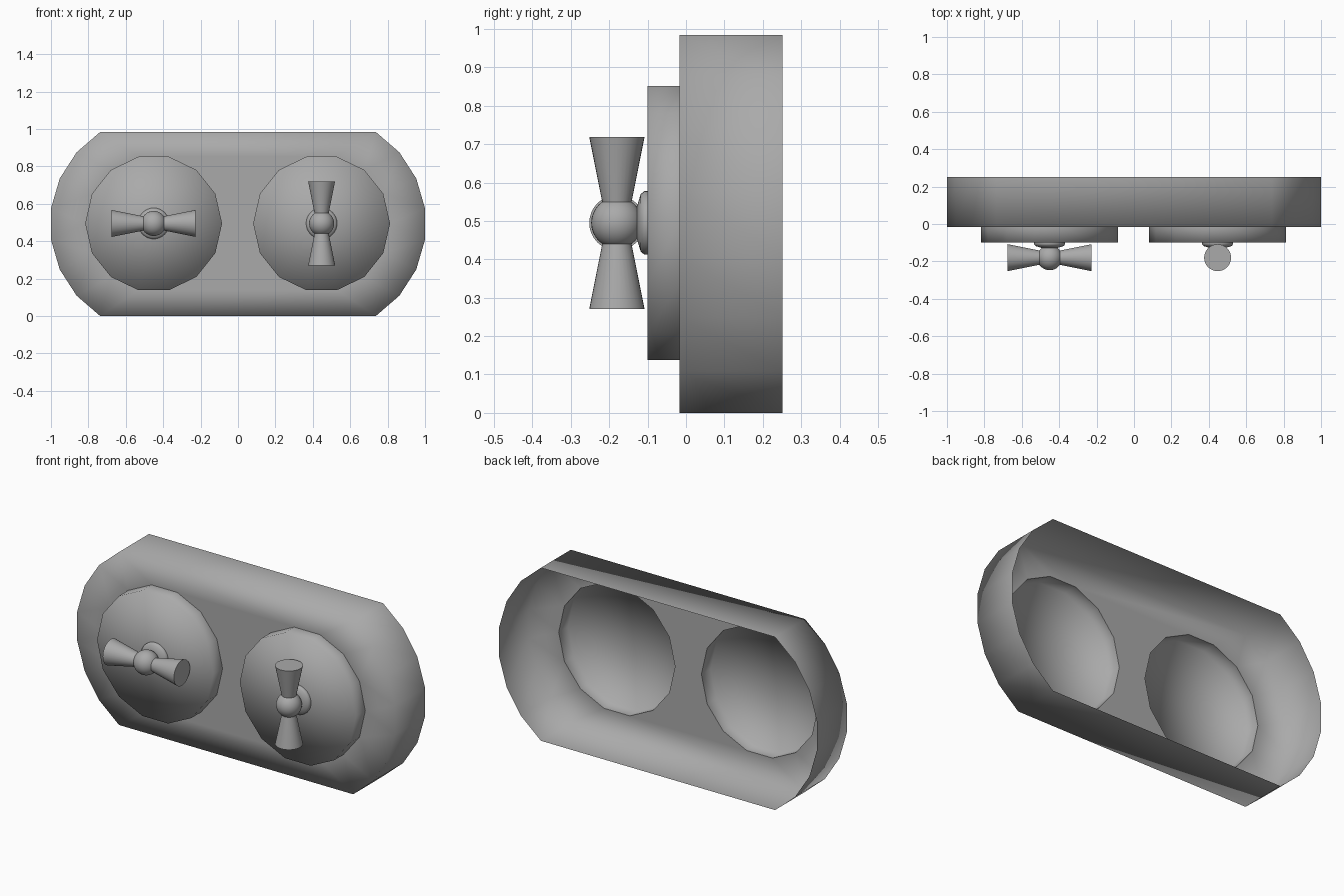
import bpy, bmesh
from math import sin, cos, pi, radians
from mathutils import Matrix, Vector

cube = bpy.data.objects.get("Cube")
if cube:
    bpy.data.objects.remove(cube, do_unlink=True)

grey = bpy.data.materials.new("plain grey")
grey.use_nodes = True
COLOUR = (0.4, 0.4, 0.4, 1)
grey.diffuse_color = COLOUR
grey.node_tree.nodes["Principled BSDF"].inputs["Base Color"].default_value = COLOUR

FRONT, BACK, RIM = -0.017, 0.252, -0.1   # depths of the plate and dials
HALF_H, DIAL_Z, DIAL_R, SIDES = 0.492, 0.495, 0.366, 14
DIALS = {"right": -0.451, "left": 0.447}


def finish(name, bm, sharp_angle=None):
    """Turn a bmesh into a smooth shaded object."""
    mesh = bpy.data.meshes.new(name)
    bm.to_mesh(mesh)
    bm.free()
    mesh.materials.append(grey)
    obj = bpy.data.objects.new(name, mesh)
    bpy.context.collection.objects.link(obj)
    bpy.ops.object.select_all(action='DESELECT')
    obj.select_set(True)
    bpy.context.view_layer.objects.active = obj
    if sharp_angle:
        bpy.ops.object.shade_smooth_by_angle(angle=radians(sharp_angle))
    else:
        bpy.ops.object.shade_smooth()
    return obj


def add_loop(bm, points):
    verts = [bm.verts.new(p) for p in points]
    return verts, [bm.edges.new((a, b)) for a, b in zip(verts, verts[1:] + verts[:1])]


def circle(x, y, r, sides):
    return [(x + r * cos(2 * pi * i / sides), y, DIAL_Z + r * sin(2 * pi * i / sides))
            for i in range(sides)]


def lathe(name, x, profile, sides, sharp_angle=None):
    """Revolve (radius, y) points about a dial axis, closed by a fan at the front."""
    bm = bmesh.new()
    rings = [[bm.verts.new(p) for p in circle(x, y, r, sides)] for r, y in profile]
    tip = bm.verts.new((x, profile[0][1], DIAL_Z))
    for i in range(sides):
        j = (i + 1) % sides
        bm.faces.new((tip, rings[0][i], rings[0][j]))
        for a, b in zip(rings, rings[1:]):
            bm.faces.new((a[i], b[i], b[j], a[j]))
    return finish(name, bm, sharp_angle)


# Housing: open-backed shell with seven-sided arcs at both ends
arc = [radians(57.6) * (2 * i / 7 - 1) for i in range(8)]
right_end = [(0.426 + 0.58 * cos(a), HALF_H + HALF_H * sin(a) / sin(arc[-1])) for a in arc]
outline = right_end + [(-x, z) for x, z in reversed(right_end)]
bm = bmesh.new()
outer, edges = add_loop(bm, [(x, FRONT, z) for x, z in outline])
for x in DIALS.values():
    edges += add_loop(bm, circle(x, FRONT, DIAL_R, SIDES))[1]
bmesh.ops.triangle_fill(bm, edges=edges, use_beauty=True, normal=(0, -1, 0))
for face in bm.faces:
    face.normal_update()
    if face.normal.y > 0:
        face.normal_flip()
rear = [bm.verts.new((x, BACK, z)) for x, z in outline]
for i in range(len(outer)):
    j = (i + 1) % len(outer)
    bm.faces.new((outer[j], outer[i], rear[i], rear[j]))
finish("housing", bm)

for side, x in DIALS.items():
    # Dial: hollow drum standing out of the housing, with a collar
    lathe(side + "_dial", x, [(DIAL_R, RIM), (DIAL_R, FRONT)], SIDES)
    lathe(side + "_collar", x, [(0.045, -0.127), (0.075, -0.118), (0.083, -0.108), (0.083, RIM)],
          32, 50)

    # Handle: ball with two arms flaring outwards
    centre = Vector((x, -0.18, DIAL_Z))
    bm = bmesh.new()
    bmesh.ops.create_uvsphere(bm, u_segments=32, v_segments=16, radius=0.067,
                              matrix=Matrix.Translation(centre))
    finish(side + "_handle_ball", bm)
    axis = Vector((1, 0, 0)) if side == "right" else Vector((0, 0, 1))
    for end, sign in (("first", 1), ("second", -1)):
        direction = axis * sign
        turn = direction.to_track_quat('Z', 'Y').to_matrix().to_4x4()
        bm = bmesh.new()
        bmesh.ops.create_cone(bm, cap_ends=True, segments=32, radius1=0.036, radius2=0.072,
                              depth=0.18,
                              matrix=Matrix.Translation(centre + direction * 0.134) @ turn)
        finish(f"{side}_handle_{end}_arm", bm, 40)
